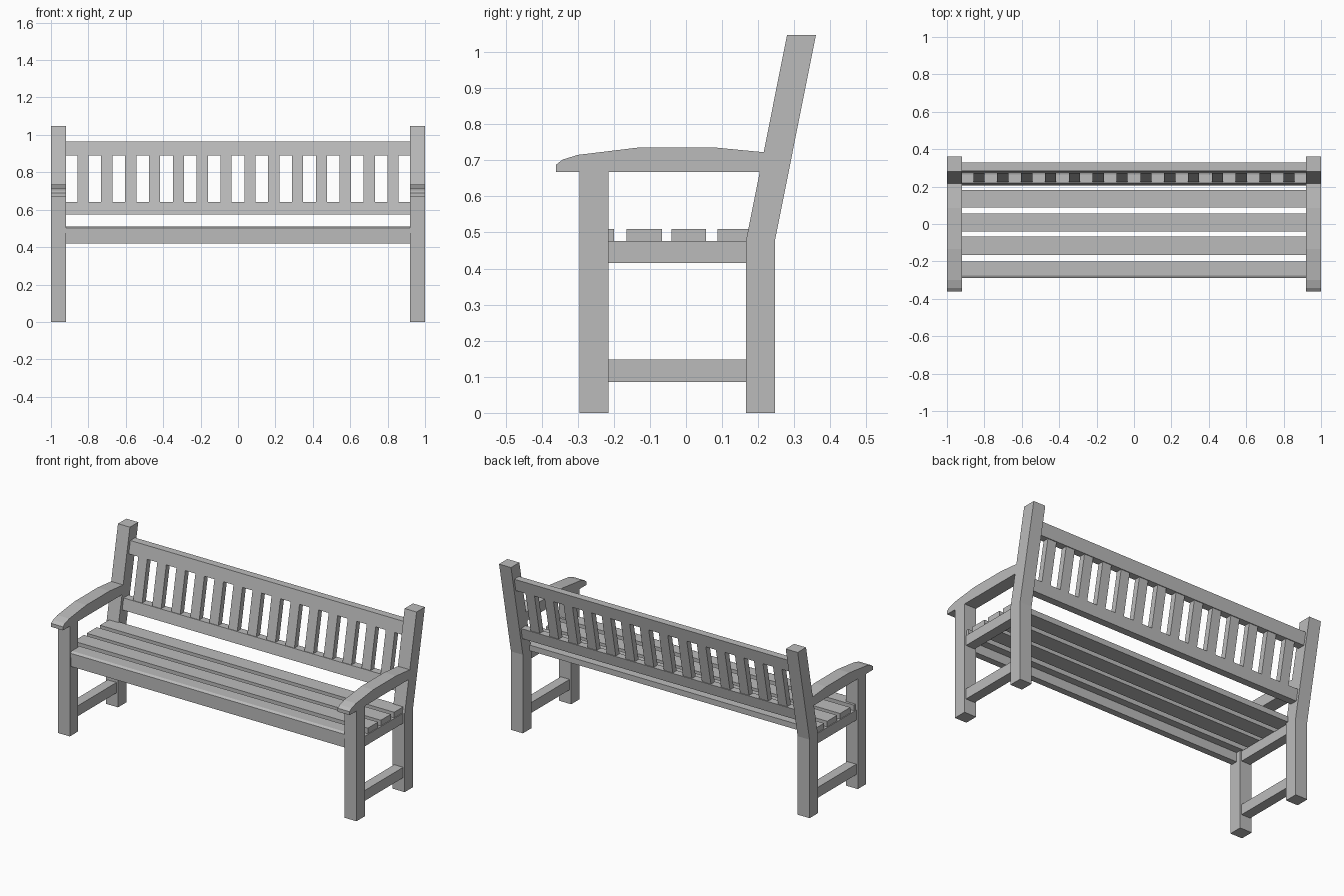
import bpy
import bmesh

cube = bpy.data.objects.get("Cube")
if cube:
    bpy.data.objects.remove(cube, do_unlink=True)

wood = bpy.data.materials.new("weathered_grey_wood")
wood.use_nodes = True
COLOUR = (0.5, 0.5, 0.5, 1.0)
wood.diffuse_color = COLOUR
wood.node_tree.nodes["Principled BSDF"].inputs["Base Color"].default_value = COLOUR


def extrude_profile(name, profile, x0, x1):
    """Extrude a (y, z) outline along x into a flat-faced solid."""
    bm = bmesh.new()
    face = bm.faces.new([bm.verts.new((x0, y, z)) for y, z in profile])
    moved = bmesh.ops.extrude_face_region(bm, geom=[face])["geom"]
    verts = [v for v in moved if isinstance(v, bmesh.types.BMVert)]
    bmesh.ops.translate(bm, verts=verts, vec=(x1 - x0, 0, 0))
    bmesh.ops.recalc_face_normals(bm, faces=bm.faces)
    mesh = bpy.data.meshes.new(name)
    bm.to_mesh(mesh)
    bm.free()
    mesh.materials.append(wood)
    obj = bpy.data.objects.new(name, mesh)
    bpy.context.collection.objects.link(obj)
    return obj


def rect(y0, y1, z0, z1):
    return [(y0, z0), (y1, z0), (y1, z1), (y0, z1)]


def leaning(z0, z1, front, back):
    """Outline parallel to the leaning post, set behind its front face."""
    def post_y(z):
        return 0.166 + (z - 0.475) * 0.2
    return [(post_y(z0) + front, z0), (post_y(z0) + back, z0),
            (post_y(z1) + back, z1), (post_y(z1) + front, z1)]


# End frames: outline, inner x and outer x of each part
rear_post = [(0.166, 0), (0.246, 0), (0.246, 0.475), (0.36, 1.047),
             (0.28, 1.047), (0.166, 0.475)]
armrest = [(-0.36, 0.667), (-0.36, 0.688), (-0.342, 0.702), (-0.3, 0.715),
           (-0.135, 0.735), (0.085, 0.735), (0.23, 0.721), (0.23, 0.667)]
frame_parts = {
    "front_leg": (rect(-0.295, -0.215, 0, 0.667), 0.92, 1.0),
    "rear_post": (rear_post, 0.92, 1.0),
    "armrest": (armrest, 0.92, 1.0),
    "side_seat_rail": (rect(-0.22, 0.17, 0.415, 0.476), 0.93, 0.99),
    "side_stretcher": (rect(-0.22, 0.17, 0.085, 0.148), 0.93, 0.99),
}
for name, (outline, inner, outer) in frame_parts.items():
    extrude_profile("left_" + name, outline, inner, outer)
    extrude_profile("right_" + name, outline, -outer, -inner)

# Seat slats, the front one with a softened nose
front_slat = [(-0.29, 0.476), (-0.2, 0.476), (-0.2, 0.51),
              (-0.275, 0.51), (-0.29, 0.502)]
extrude_profile("front_seat_slat", front_slat, -0.985, 0.985)
for i, (y0, y1) in enumerate([(-0.165, -0.067), (-0.04, 0.056), (0.087, 0.182)]):
    extrude_profile(f"seat_slat_{i + 1}", rect(y0, y1, 0.476, 0.51), -0.985, 0.985)

# Rail under the front edge of the seat
extrude_profile("front_seat_rail", rect(-0.285, -0.245, 0.42, 0.477), -0.93, 0.93)

# Backrest rails and evenly spaced uprights
extrude_profile("back_top_rail", leaning(0.89, 0.965, 0.02, 0.065), -0.93, 0.93)
extrude_profile("back_lower_rail", leaning(0.575, 0.642, 0.02, 0.065), -0.93, 0.93)
COUNT, PITCH, HALF = 14, 0.1275, 0.03
for i in range(COUNT):
    x = (i - (COUNT - 1) / 2) * PITCH
    extrude_profile(f"back_upright_{i + 1}", leaning(0.635, 0.895, 0.024, 0.06),
                    x - HALF, x + HALF)
